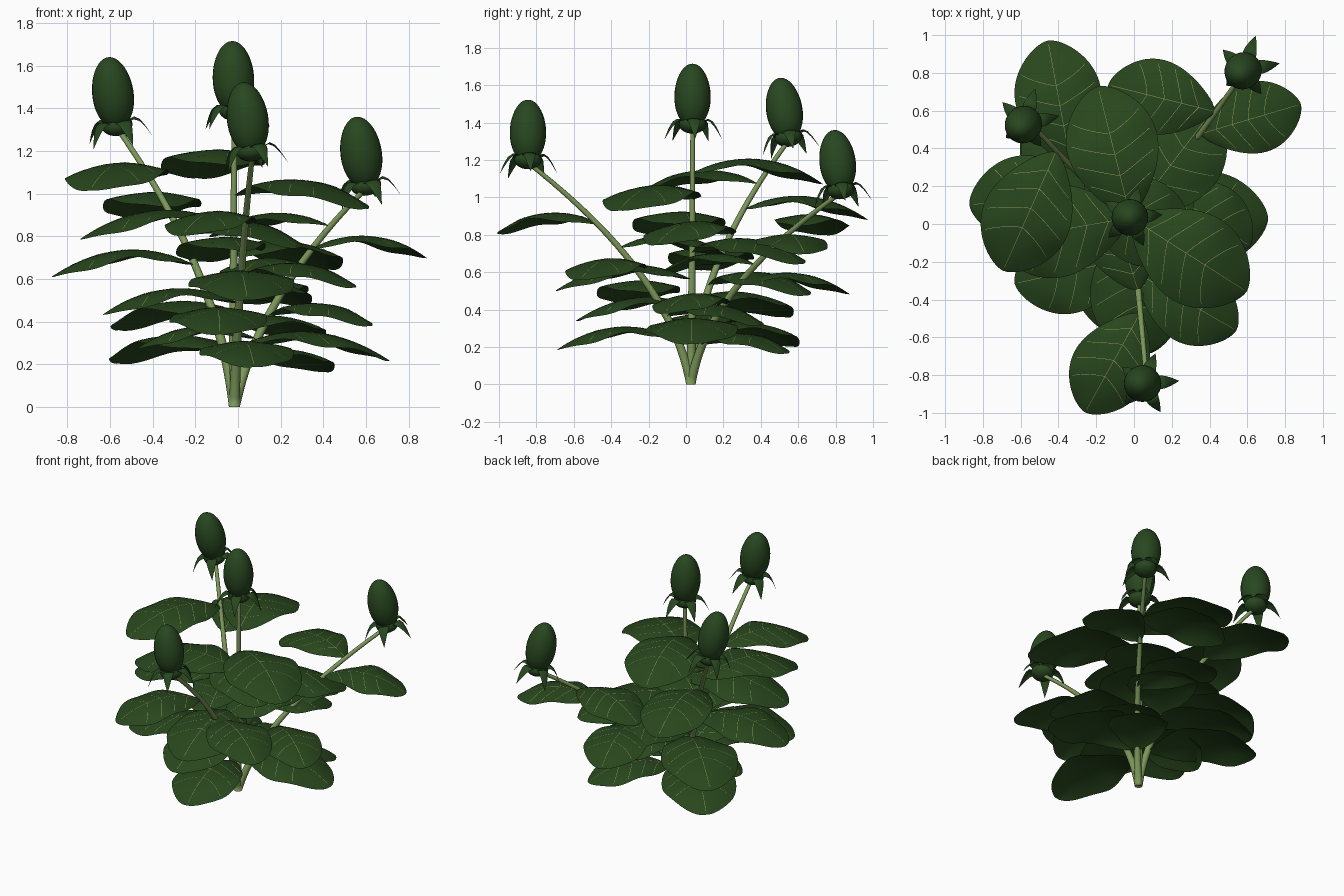
import bpy, math
from mathutils import Vector

if "Cube" in bpy.data.objects:
    bpy.data.objects.remove(bpy.data.objects["Cube"])


def material(name, rgb):
    m = bpy.data.materials.new(name)
    m.diffuse_color = (*rgb, 1)
    m.use_nodes = True
    m.node_tree.nodes["Principled BSDF"].inputs["Base Color"].default_value = m.diffuse_color
    return m


LEAF = material("leaf green", (0.021, 0.062, 0.012))
BUD = material("bud green", (0.021, 0.063, 0.014))
STEM = material("stem light green", (0.20, 0.31, 0.10))
VEIN = material("vein pale green", (0.31, 0.32, 0.12))


def make(name, verts, faces, mats, indices=None):
    me = bpy.data.meshes.new(name)
    me.from_pydata([tuple(v) for v in verts], [], faces)
    for m in mats:
        me.materials.append(m)
    for i, p in enumerate(me.polygons):
        p.use_smooth = True
        if indices:
            p.material_index = indices[i]
    ob = bpy.data.objects.new(name, me)
    bpy.context.collection.objects.link(ob)
    return ob


def grid_faces(rows, cols, start=0, wrap=False):
    out = []
    for i in range(rows - 1):
        for j in range(cols if wrap else cols - 1):
            k = (j + 1) % cols
            a = start + i * cols
            out.append((a + j, a + k, a + cols + k, a + cols + j))
    return out


def bezier(a, k, b, t):
    return a * (1 - t) ** 2 + k * 2 * t * (1 - t) + b * t * t


# Stems: tapered round tubes
def make_stem(name, a, k, b):
    verts, n, sides = [], 24, 14
    for i in range(n + 1):
        t = i / n
        c = bezier(a, k, b, t)
        d = ((k - a) * (1 - t) + (b - k) * t).normalized()
        s = d.cross(Vector((0, 1, 0))).normalized()
        u = d.cross(s)
        r = 0.026 - 0.014 * t ** 0.8
        for j in range(sides):
            g = math.tau * j / sides
            p = c + (s * math.cos(g) + u * math.sin(g)) * r
            p.z = max(p.z, 0)
            verts.append(p)
    faces = grid_faces(n + 1, sides, wrap=True)
    faces.append(tuple(range(sides)))
    make(name, verts, faces, [STEM])


# Leaves: arched round-tipped blades with raised vein ribbons
def make_leaf(name, base, angle, L):
    d = Vector((math.cos(angle), math.sin(angle), 0))
    s = Vector((-d.y, d.x, 0))

    def surf(u, v, lift=0.0):
        shape = max(math.sin(math.pi * min(u, 1) ** 1.22), 0) ** 0.6
        z = L * (0.50 * u - 0.58 * u * u)
        z -= 0.07 * L * v * v * shape
        z += 0.02 * L * v * v * shape * math.sin(u * 12 + 2 * v)
        return base + d * (u * L) + s * (v * shape * 0.34 * L) + Vector((0, 0, z + lift))

    nu, nv = 28, 12
    verts = [surf(1 - (1 - i / nu) ** 1.6, -1 + 2 * j / nv)
             for i in range(nu + 1) for j in range(nv + 1)]
    faces = grid_faces(nu + 1, nv + 1)
    blade_count = len(faces)
    paths = [[(0.02 + 0.95 * i / 24, 0) for i in range(25)]]
    for u0 in (0.16, 0.32, 0.48, 0.64):
        for side in (-1, 1):
            paths.append([(u0 + 0.13 * (i / 10) ** 1.2, side * 0.88 * i / 10) for i in range(11)])
    for path in paths:
        start = len(verts)
        pts = [surf(u, v, 0.0014) for u, v in path]
        for i, p in enumerate(pts):
            t = pts[min(i + 1, len(pts) - 1)] - pts[max(i - 1, 0)]
            o = Vector((-t.y, t.x, 0)).normalized() * 0.0012
            verts += [p + o, p - o]
        faces += grid_faces(len(pts), 2, start)
    idx = [0] * blade_count + [1] * (len(faces) - blade_count)
    make(name, verts, faces, [LEAF, VEIN], idx)


def lathe(name, profile, frame, mat, sides=28):
    verts = [frame(r, math.tau * j / sides, z) for r, z in profile for j in range(sides)]
    make(name, verts, grid_faces(len(profile), sides, wrap=True), [mat])


# Flower head: egg-shaped bud, rounded base and five drooping sepals
def make_bud(name, p, axis):
    q = Vector((0, 0, 1)).rotation_difference(Vector(axis))

    def frame(r, g, z):
        return p + q @ Vector((r * math.cos(g), r * math.sin(g), z))

    n = 22
    egg = []
    for i in range(n + 1):
        g = math.pi * i / n
        egg.append((max(0.097 * math.sin(g) * (1 + 0.05 * math.cos(g)), 0.0002),
                    0.170 - 0.170 * math.cos(g)))
    lathe(name + "_bud", egg, frame, BUD)
    ball = [(max(0.073 * math.sin(math.pi * i / 12), 0.0002),
             0.016 - 0.05 * math.cos(math.pi * i / 12)) for i in range(13)]
    lathe(name + "_bud_base", ball, frame, BUD)
    sepal = [(0.045, 0.005, 0.024), (0.068, 0.036, 0.036), (0.088, 0.044, 0.038),
             (0.110, 0.030, 0.032), (0.130, 0.0, 0.022), (0.146, -0.032, 0.012),
             (0.163, -0.068, 0.0005)]
    verts, faces = [], []
    for k in range(5):
        start = len(verts)
        g0 = math.radians(5 + 72 * k)
        for r, z, w in sepal:
            for v in (-1, -0.5, 0, 0.5, 1):
                verts.append(frame(r, g0 + v * w / r, z - 0.008 * v * v * w / 0.046))
        faces += grid_faces(len(sepal), 5, start)
    make(name + "_sepals", verts, faces, [BUD])


# name, curve control, head position, head axis, top leaf angle, leaf count, leaf length
ROOT = Vector((-0.017, 0.026, 0))
PLANT = [
    ("left", (-0.10, 0.055, 0.65), (-0.565, 0.55, 1.305), (-0.13, -0.15, 1), 239, 7, 0.675),
    ("middle", (-0.025, 0.035, 0.69), (-0.015, 0.035, 1.375), (-0.04, 0, 1), 105, 7, 0.73),
    ("front", (0.0, -0.09, 0.60), (0.068, -0.845, 1.185), (-0.14, 0, 1), 245, 6, 0.61),
    ("right", (0.10, 0.115, 0.53), (0.60, 0.83, 1.025), (-0.14, -0.12, 1), 156, 7, 0.57),
]
# natural variation of single leaves: extra angle in degrees, size factor
VARIATION = {
    "left_leaf_7": (7, 1.03), "left_leaf_6": (-1, 1.0), "left_leaf_1": (0, 1.05),
    "middle_leaf_7": (-1, 0.98), "front_leaf_6": (-4, 0.99), "front_leaf_1": (0, 1.06),
    "front_leaf_3": (0, 1.07), "right_leaf_7": (10, 1.03), "right_leaf_6": (-2, 0.98),
    "right_leaf_4": (0, 1.07),
}
for name, k, p, axis, top_angle, count, length in PLANT:
    k, p = Vector(k), Vector(p)
    make_stem(name + "_stem", ROOT, k, p)
    make_bud(name, p, axis)
    # leaves climb the stem in a golden-angle spiral
    for i in range(count):
        leaf = f"{name}_leaf_{i + 1}"
        turn, size = VARIATION.get(leaf, (0, 1))
        angle = math.radians(top_angle - 137.5 * (count - 1 - i) + turn)
        make_leaf(leaf, bezier(ROOT, k, p, 0.2 + 0.1035 * i), angle, length * size)
